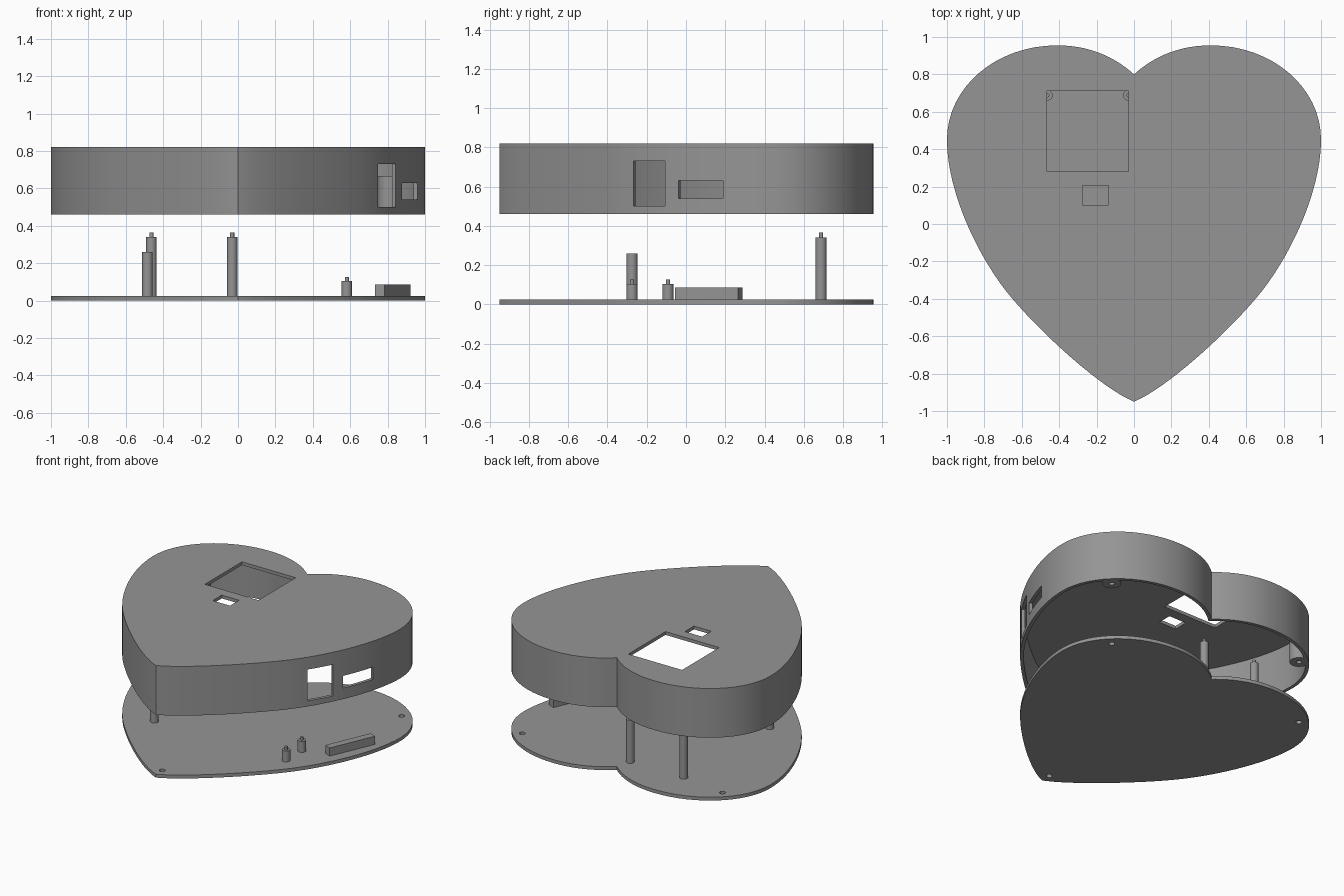
import bpy, bmesh, math
from mathutils import Vector, Matrix

if "Cube" in bpy.data.objects:
    bpy.data.objects.remove(bpy.data.objects["Cube"])

grey = bpy.data.materials.new("plain grey")
grey.diffuse_color = (0.3, 0.3, 0.3, 1)
grey.use_nodes = True
grey.node_tree.nodes["Principled BSDF"].inputs["Base Color"].default_value = grey.diffuse_color


def make(name, bm):
    bmesh.ops.recalc_face_normals(bm, faces=bm.faces)
    me = bpy.data.meshes.new(name)
    bm.to_mesh(me)
    bm.free()
    me.materials.append(grey)
    ob = bpy.data.objects.new(name, me)
    bpy.context.collection.objects.link(ob)
    return ob


def prism(name, pts, z0, z1):
    bm = bmesh.new()
    face = bm.faces.new([bm.verts.new((x, y, z0)) for x, y in pts])
    new = bmesh.ops.extrude_face_region(bm, geom=[face])["geom"]
    bmesh.ops.translate(bm, vec=(0, 0, z1 - z0),
                        verts=[g for g in new if isinstance(g, bmesh.types.BMVert)])
    return make(name, bm)


def circle(x, y, r, n=32):
    return [(x + r * math.cos(2 * math.pi * i / n), y + r * math.sin(2 * math.pi * i / n))
            for i in range(n)]


def box(name, centre, size, angle=0):
    bm = bmesh.new()
    bmesh.ops.create_cube(bm, size=1, matrix=Matrix.Translation(centre)
                          @ Matrix.Rotation(math.radians(angle), 4, 'Z')
                          @ Matrix.Diagonal((*size, 1)))
    return make(name, bm)


def cut(ob, cutters, op='DIFFERENCE'):
    # apply each boolean, then discard its helper
    for c in cutters:
        mod = ob.modifiers.new("cut", 'BOOLEAN')
        mod.object, mod.operation, mod.solver = c, op, 'EXACT'
        dg = bpy.context.evaluated_depsgraph_get()
        me = bpy.data.meshes.new_from_object(ob.evaluated_get(dg))
        ob.modifiers.clear()
        ob.data = me
        bpy.data.objects.remove(c)


# heart outline: right half from the tip up to the notch, then mirrored
SEGS = [((0, -.95), (.17, -.88), (.48, -.6), (.65, -.4)),
        ((.65, -.4), (.83, -.19), (1, .17), (1, .45)),
        ((1, .45), (1, .73), (.74, .955), (.41, .955)),
        ((.41, .955), (.25, .955), (.11, .9), (0, .8))]


def bezier(p, t):
    a, b, c, d = map(Vector, p)
    s = 1 - t
    return a * s**3 + b * 3 * s * s * t + c * 3 * s * t * t + d * t**3


half = [bezier(s, i / 16) for s in SEGS for i in range(16)] + [Vector((0, .8))]
heart = half + [Vector((-p.x, p.y)) for p in reversed(half[1:-1])]


def inset(pts, d):
    out = []
    for i, p in enumerate(pts):
        e1 = (p - pts[i - 1]).normalized()
        e2 = (pts[(i + 1) % len(pts)] - p).normalized()
        n1, n2 = Vector((-e1.y, e1.x)), Vector((-e2.y, e2.x))
        m = (n1 + n2).normalized()
        out.append(p + m * d / m.dot(n1))
    return out


SCREWS = [(.81, .735), (-.81, .735), (0, -.875)]

# base plate with screw holes
plate = prism("base_plate", heart, 0, .025)
cut(plate, [prism("hole", circle(x, y, .02), -.1, .1) for x, y in SCREWS])

# hollow cover, open below
cover = prism("cover", heart, .46, .82)
cut(cover, [
    prism("hollow", inset(heart, .024), .3, .796),
    box("screen_opening", (-.2475, .495, .8), (.435, .43, .2)),
    box("button_opening", (-.205, .153, .8), (.14, .105, .2)),
    box("tall_side_window", (.7875, -.1825, .615), (.15, .188, .23), -28.6),
    box("low_side_window", (.9125, .0775, .585), (.15, .24, .09), -20.7),
])

# screw bosses inside the cover
bosses = []
for x, y in SCREWS:
    boss = prism("screw_boss", circle(x, y, .062), .4605, .665)
    cut(boss, [prism("hole", circle(x, y, .018), .4, .62)])
    bosses.append(boss)

# standing posts: x, y, radius, top, pin top
posts = []
for x, y, top, pin in [(-.463, .688, .34, .365), (-.031, .688, .34, .365),
                       (.582, -.275, .105, .127), (.582, -.092, .105, .127),
                       (-.484, -.275, .26, 0)]:
    posts.append(prism("support_post", circle(x, y, .028), .02, top))
    if pin:
        posts.append(prism("post_pin", circle(x, y, .011, 20), top - .005, pin))

# block beside the low window
box("support_block", (.8275, .115, .0525), (.054, .352, .065), -23.5)

for ob in [plate, cover] + bosses + posts:
    ob.data.shade_smooth()
    ob.data.set_sharp_from_angle(angle=math.radians(25))
